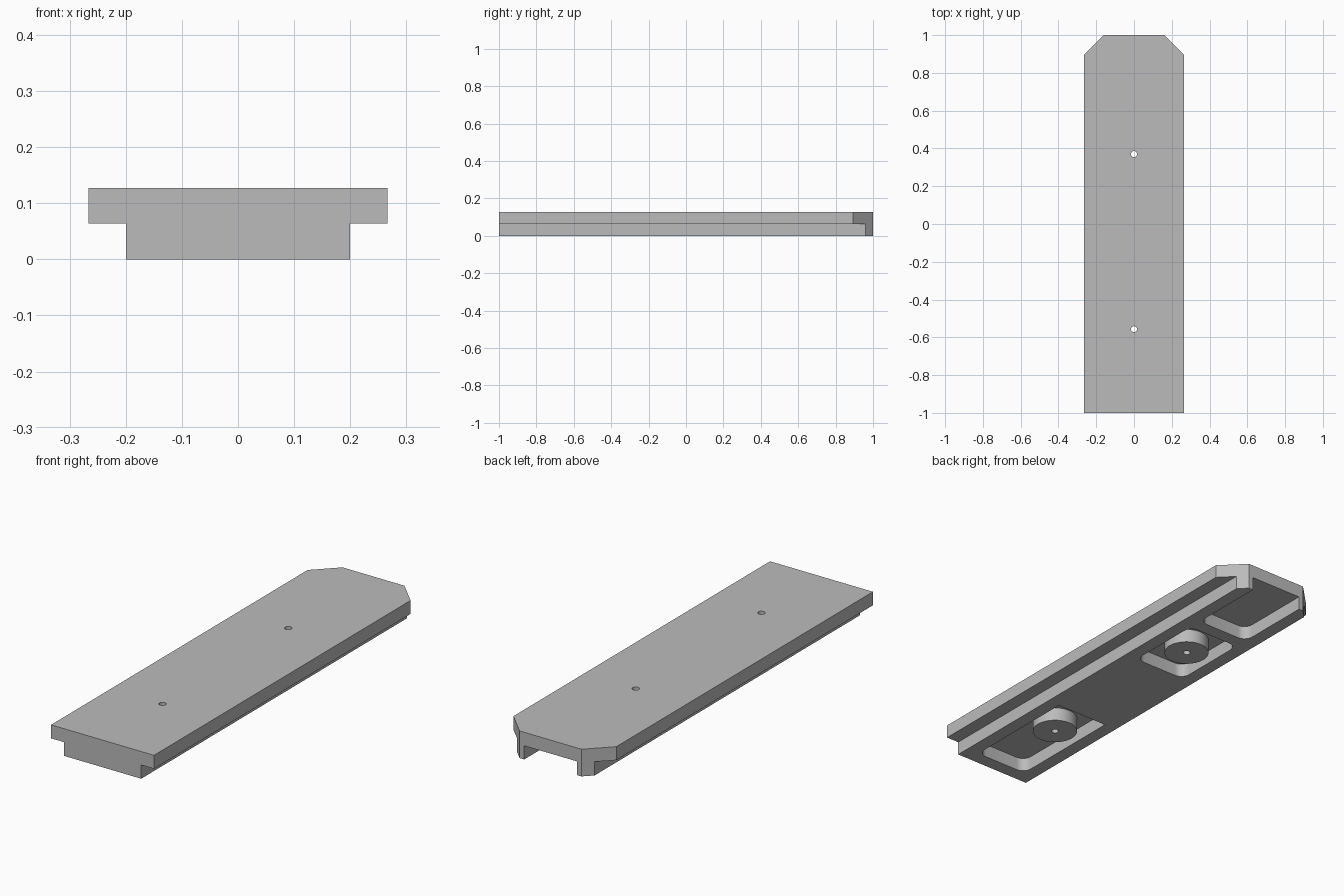
import bpy
import bmesh
import math

cube = bpy.data.objects.get("Cube")
if cube:
    bpy.data.objects.remove(cube, do_unlink=True)

HALF_W, RIB_W, POCKET_W = 0.266, 0.2, 0.136
STEP, TOP = 0.064, 0.127
CHAMFER_SUM = 1.16          # the 45 degree end cut lies on |x| + y = this
HOLE_Y = (-0.557, 0.37)
HOLE_R, BOSS_R, CORNER_R = 0.016, 0.1, 0.045

grey = bpy.data.materials.new("grey plastic")
grey.use_nodes = True
colour = (0.5, 0.5, 0.5, 1)
grey.diffuse_color = colour
grey.node_tree.nodes["Principled BSDF"].inputs["Base Color"].default_value = colour


def prism(name, points, depth):
    """Extrude a closed outline of 3D points along a vector."""
    bm = bmesh.new()
    face = bm.faces.new([bm.verts.new(p) for p in points])
    result = bmesh.ops.extrude_face_region(bm, geom=[face])
    verts = [v for v in result["geom"] if isinstance(v, bmesh.types.BMVert)]
    bmesh.ops.translate(bm, verts=verts, vec=depth)
    bmesh.ops.recalc_face_normals(bm, faces=bm.faces[:])
    mesh = bpy.data.meshes.new(name)
    bm.to_mesh(mesh)
    bm.free()
    mesh.materials.append(grey)
    obj = bpy.data.objects.new(name, mesh)
    bpy.context.collection.objects.link(obj)
    return obj


def cylinder(name, y, radius, z0, z1, sides):
    angles = [2 * math.pi * i / sides for i in range(sides)]
    ring = [(radius * math.cos(a), y + radius * math.sin(a), z0) for a in angles]
    return prism(name, ring, (0, 0, z1 - z0))


def pocket(y0, y1, back_rounded):
    """Rectangular cutter with rounded vertical corners."""
    outline = []
    corners = ((1, 1, 0), (-1, 1, 90), (-1, -1, 180), (1, -1, 270))
    for sx, sy, start in corners:
        y = y1 if sy > 0 else y0
        if sy > 0 and not back_rounded:
            outline.append((sx * POCKET_W, y, -STEP))
            continue
        for i in range(9):
            a = math.radians(start + 90 * i / 8)
            outline.append((sx * (POCKET_W - CORNER_R) + CORNER_R * math.cos(a),
                            y - sy * CORNER_R + CORNER_R * math.sin(a), -STEP))
    return prism("pocket_cutter", outline, (0, 0, 2 * STEP))


def cut(obj, cutters):
    for cutter in cutters:
        cutter.hide_render = True
        mod = obj.modifiers.new("cut", "BOOLEAN")
        mod.operation = "DIFFERENCE"
        mod.solver = "EXACT"
        mod.object = cutter
    graph = bpy.context.evaluated_depsgraph_get()
    mesh = bpy.data.meshes.new_from_object(obj.evaluated_get(graph))
    obj.modifiers.clear()
    obj.data = mesh


# Stepped slab: T-shaped section run front to back
section = [(-RIB_W, 0), (RIB_W, 0), (RIB_W, STEP), (HALF_W, STEP),
           (HALF_W, TOP), (-HALF_W, TOP), (-HALF_W, STEP), (-RIB_W, STEP)]
body = prism("slide_body", [(x, -1, z) for x, z in section], (0, 2, 0))

# Chamfered back corners
chamfers = []
for side in (-1, 1):
    tri = [(side * (CHAMFER_SUM - 1.1), 1.1, -0.1), (side * 0.5, 1.1, -0.1),
           (side * 0.5, CHAMFER_SUM - 0.5, -0.1)]
    chamfers.append(prism("chamfer_cutter", tri, (0, 0, 0.4)))

# Underside pockets, the last one open at the back, and screw holes
pockets = [pocket(-0.935, HOLE_Y[0] + 0.19, False),
           pocket(HOLE_Y[1] - 0.19, HOLE_Y[1] + 0.19, True),
           pocket(0.625, 1.2, False)]
holes = [cylinder("hole_cutter", y, HOLE_R, -0.1, 0.3, 20) for y in HOLE_Y]
cut(body, chamfers + pockets + holes)

# Round screw bosses standing in the closed pockets
bosses = []
for name, y, hole in zip(("front_boss", "back_boss"), HOLE_Y, holes):
    boss = cylinder(name, y, BOSS_R, 0, STEP, 48)
    cut(boss, [hole])
    bosses.append(boss)

for cutter in chamfers + pockets + holes:
    bpy.data.objects.remove(cutter, do_unlink=True)

# Smooth the round walls, keep the edges sharp
bpy.ops.object.select_all(action="DESELECT")
for obj in [body] + bosses:
    obj.select_set(True)
bpy.context.view_layer.objects.active = body
bpy.ops.object.shade_smooth_by_angle(angle=math.radians(30))
